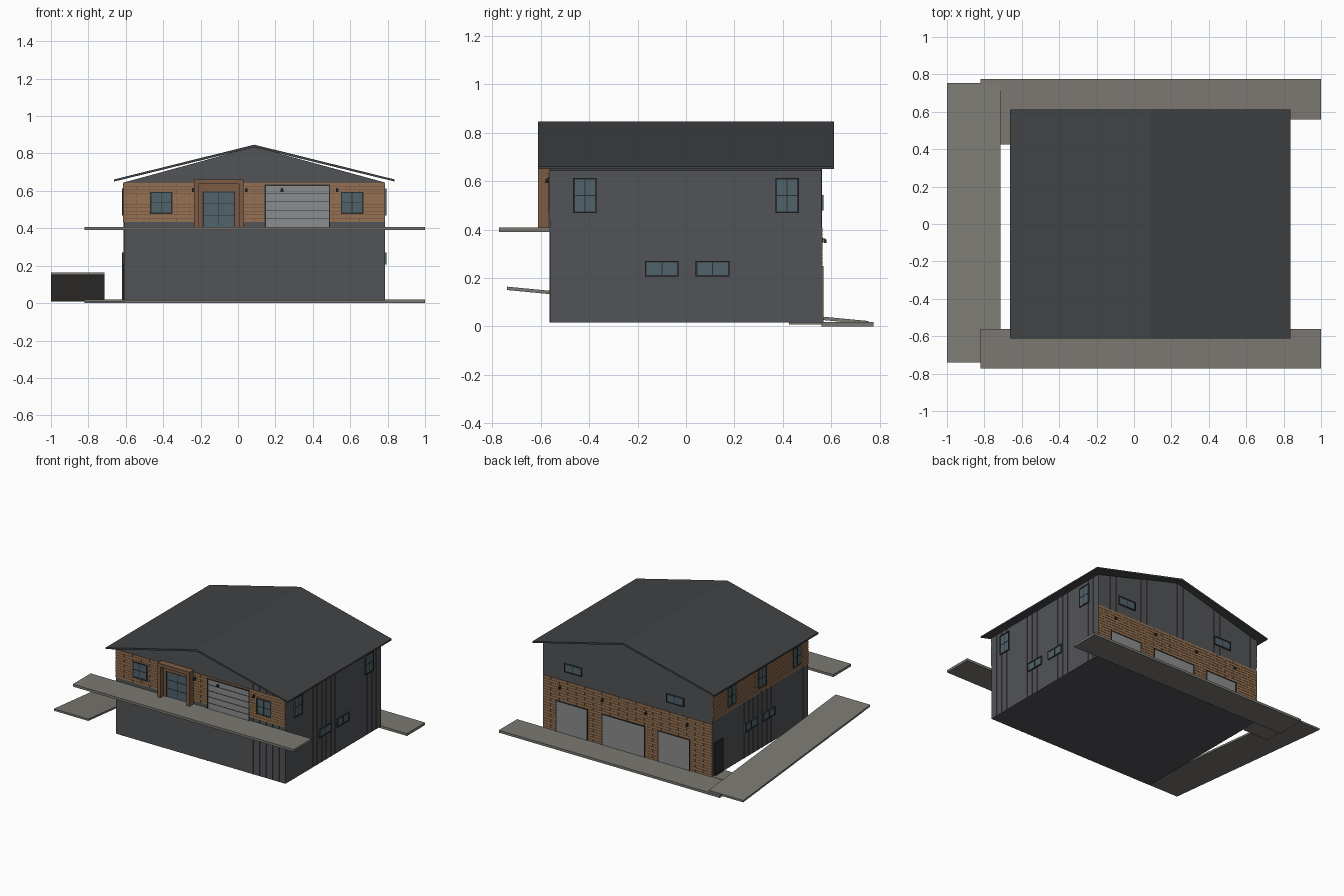
import bpy, bmesh
from mathutils import Vector

if "Cube" in bpy.data.objects:
    bpy.data.objects.remove(bpy.data.objects["Cube"])

X0, X1, Y0, Y1 = -0.61, 0.785, -0.562, 0.56   # wall planes
ZB, ZE, XR, ZR = 0.015, 0.645, 0.0875, 0.836  # base, eave, ridge x, ridge z


def mat(name, r, g, b):
    m = bpy.data.materials.new(name)
    m.diffuse_color = (r, g, b, 1)
    m.use_nodes = True
    m.node_tree.nodes["Principled BSDF"].inputs["Base Color"].default_value = m.diffuse_color
    return m


SIDING = mat("siding", .085, .087, .095)
BRICK = mat("brick", .30, .165, .085)
MORTAR = mat("mortar", .15, .085, .05)
WOOD = mat("wood", .20, .105, .06)
ROOF = mat("roofing", .052, .056, .06)
SLAB = mat("concrete", .20, .19, .17)
GLASS = mat("glass", .08, .125, .145)
DARK = mat("dark_trim", .025, .027, .028)
DOOR = mat("door_panel", .26, .265, .27)


def finish(name, bm, m):
    bmesh.ops.recalc_face_normals(bm, faces=bm.faces)
    me = bpy.data.meshes.new(name)
    bm.to_mesh(me)
    bm.free()
    me.materials.append(m)
    ob = bpy.data.objects.new(name, me)
    bpy.context.collection.objects.link(ob)
    return ob


def boxes(name, items, m):
    """One object made of boxes given as (x0, x1, y0, y1, z0, z1)."""
    bm = bmesh.new()
    for a, b, c, d, e, f in items:
        vs = bmesh.ops.create_cube(bm, size=1)["verts"]
        for v in vs:
            v.co = Vector(((a + b) / 2 + v.co.x * (b - a), (c + d) / 2 + v.co.y * (d - c),
                           (e + f) / 2 + v.co.z * (f - e)))
    return finish(name, bm, m)


def prism(name, pts, axis, lo, hi, m):
    """Profile of (u, z) points extruded along axis x or y."""
    bm = bmesh.new()
    put = (lambda u, z: (lo, u, z)) if axis == "x" else (lambda u, z: (u, lo, z))
    f = bm.faces.new([bm.verts.new(put(u, z)) for u, z in pts])
    ext = bmesh.ops.extrude_face_region(bm, geom=[f])["geom"]
    off = Vector((hi - lo, 0, 0) if axis == "x" else (0, hi - lo, 0))
    bmesh.ops.translate(bm, vec=off, verts=[g for g in ext if isinstance(g, bmesh.types.BMVert)])
    return finish(name, bm, m)


def on(wall, u0, u1, z0, z1, d0, d1):
    """Box on a wall: u along the wall, d outward from it."""
    return {"front": (u0, u1, Y0 - d1, Y0 - d0, z0, z1),
            "back": (u0, u1, Y1 + d0, Y1 + d1, z0, z1),
            "left": (X0 - d1, X0 - d0, u0, u1, z0, z1),
            "right": (X1 + d0, X1 + d1, u0, u1, z0, z1)}[wall]


def opening(name, wall, u0, u1, z0, z1, ubars=0, zbars=0, fill=GLASS, t=.007, sill=True):
    """Framed window or door with dividing bars."""
    boxes(name + "_panel", [on(wall, u0, u1, z0, z1, 0, .006)], fill)
    fr = [(u0, u0 + t, z0, z1), (u1 - t, u1, z0, z1), (u0 + t, u1 - t, z1 - t, z1)]
    if sill:
        fr.append((u0 + t, u1 - t, z0, z0 + t))
    for i in range(ubars):
        u = u0 + (u1 - u0) * (i + 1) / (ubars + 1)
        fr.append((u - .002, u + .002, z0 + t, z1 - t))
    parts = [on(wall, *f, 0, .009) for f in fr]
    for i in range(zbars):
        z = z0 + (z1 - z0) * (i + 1) / (zbars + 1)
        parts.append(on(wall, u0 + t, u1 - t, z - .0015, z + .0015, 0, .008))
    boxes(name + "_frame", parts, DARK)


# House body with gable ends
prism("house_body", [(X0, ZB), (X1, ZB), (X1, ZE), (XR, ZR), (X0, ZE)], "y", Y0, Y1, SIDING)


# Vertical siding ribs
def gable(x):
    return ZE + (ZR - ZE) * (1 - abs(x - XR) / (XR - X0))


def ribs(wall, lo, hi, z0, z1, n):
    out = []
    for i in range(1, n):
        u = lo + (hi - lo) * i / n
        top = gable(u) - .004 if z1 is None else z1
        out.append(on(wall, u - .0025, u + .0025, z0, top, 0, .002))
    boxes(wall + "_siding_ribs", out, SIDING)


ribs("front", X0, X1, ZB, .435, 26)
ribs("front", X0, X1, ZE, None, 26)
ribs("back", X0, X1, .41, None, 26)
ribs("left", Y0, Y1, ZB, .435, 21)
ribs("right", Y0, Y1, ZB, ZE, 21)


# Masonry: mortar sheet with staggered brick courses
def masonry(wall, lo, hi, z0, z1, rows, length=.14):
    boxes(wall + "_mortar", [on(wall, lo, hi, z0, z1, 0, .002)], MORTAR)
    h, out = (z1 - z0) / rows, []
    for r in range(rows):
        u = lo - (length / 2 if r % 2 else 0)
        while u < hi:
            a, b = max(u, lo), min(u + length - .002, hi)
            if b > a:
                out.append(on(wall, a, b, z0 + r * h, z0 + r * h + h - .002, 0, .004))
            u += length
    boxes(wall + "_bricks", out, BRICK)


masonry("front", X0, X1, .435, ZE, 11)
masonry("left", Y0, Y1, .435, ZE, 11)
masonry("back", X0, X1, ZB, .41, 20)

# Roof: thin folded sheet with overhang
prism("roof", [(-.663, .65), (XR, .833), (.838, .65), (.838, .661), (XR, .847), (-.663, .661)],
      "y", -.612, .612, ROOF)

# Slabs, side ramp and landing
boxes("front_deck", [(-.82, 1, -.772, Y0, .39, .408)], SLAB)
boxes("back_apron", [(-.82, 1, Y1, .775, 0, .018)], SLAB)
boxes("side_landing", [(-.82, X0, .425, Y1, .008, .02)], SLAB)
prism("side_ramp", [(-.74, .15), (.755, .008), (.755, .022), (-.74, .164)], "x", -1, -.715, SLAB)

# Front windows and doors
for x in (-.41, .61):
    opening("front_window", "front", x - .06, x + .06, .477, .595, 1, 1)
opening("entry_door", "front", -.19, -.015, .407, .598, 1, 2, sill=False)
opening("front_garage_door", "front", .143, .493, .407, .633, 0, 4, DOOR, sill=False)

# Timber entry portal
boxes("entry_portal", [(-.235, -.212, -.612, Y0, .408, .637), (.006, .029, -.612, Y0, .408, .637),
                       (-.235, .029, -.612, Y0, .637, .662)], WOOD)
boxes("entry_casing", [on("front", -.212, -.19, .408, .62, 0, .012),
                       on("front", -.015, .006, .408, .62, 0, .012),
                       on("front", -.212, .006, .6, .637, 0, .012)], WOOD)

# Side windows and side door
for wall, tall in (("right", (-.418, .418)), ("left", (-.43, -.02, .34))):
    for y in tall:
        opening(wall + "_tall_window", wall, y - .048, y + .048, .468, .614, 1, 1)
    for y in (-.1, .11):
        opening(wall + "_low_window", wall, y - .07, y + .07, .206, .27, 1)
opening("side_door", "left", .44, .54, .02, .265, 0, 0, DARK)

# Back garage doors and windows
for x, w in ((.545, .265), (.12, .355), (-.296, .265)):
    opening("back_garage_door", "back", x - w / 2, x + w / 2, .018, .25, 0, 0, DOOR, sill=False)
for x in (.535, -.305):
    opening("back_window", "back", x - .073, x + .073, .478, .543, 1)

# Wall lamps: bracket, arm and shade
for wall, xs, z in (("front", (-.24, .045, .235, .53), .603), ("back", (.64, .29, -.07, -.41), .355)):
    for x in xs:
        boxes(wall + "_lamp", [on(wall, x - .005, x + .005, z - .008, z + .012, 0, .007),
                               on(wall, x - .003, x + .003, z + .004, z + .009, .007, .016),
                               on(wall, x - .007, x + .007, z - .01, z + .004, .009, .02)], DARK)
